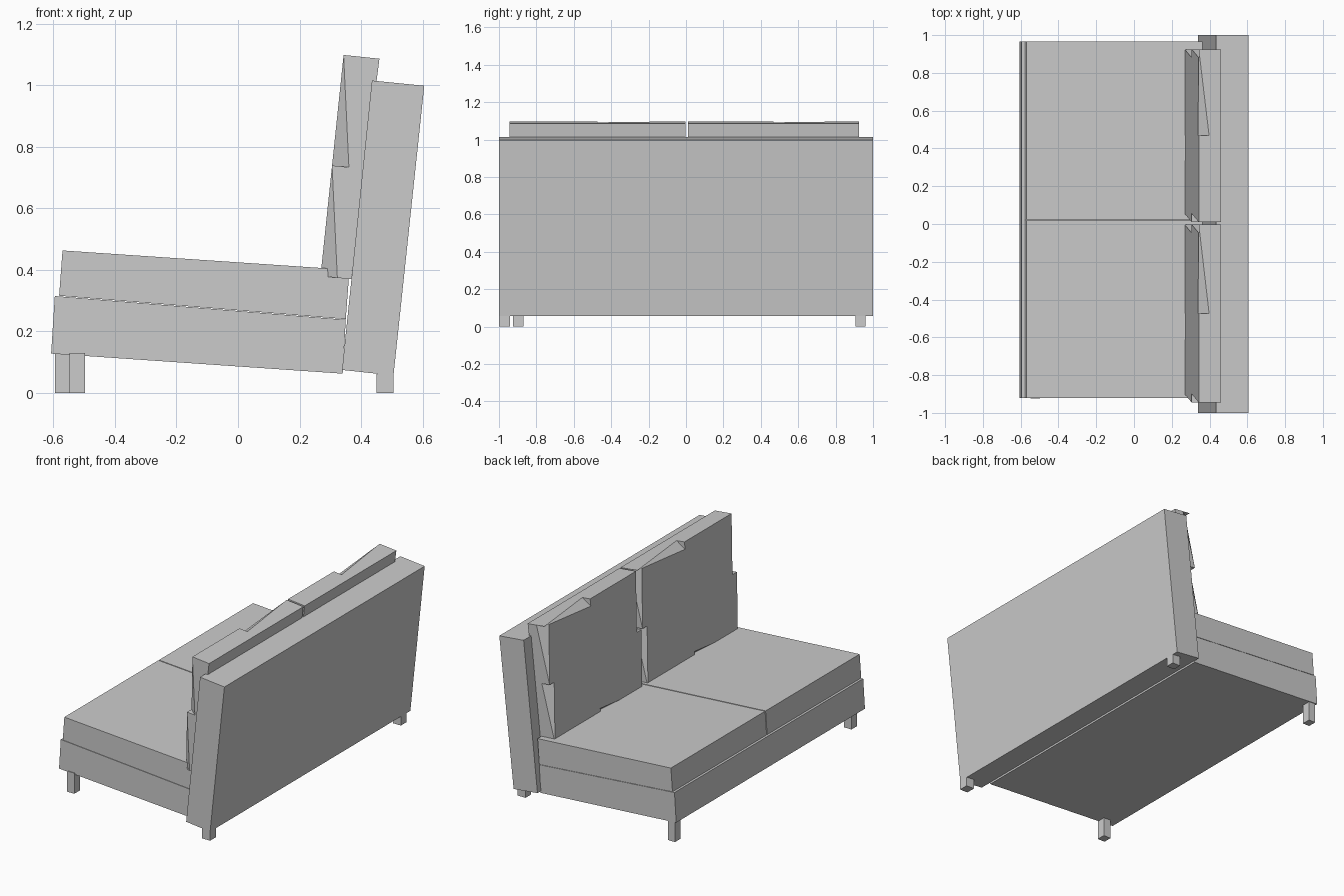
import bpy, bmesh
from mathutils import Vector

if "Cube" in bpy.data.objects:
    bpy.data.objects.remove(bpy.data.objects["Cube"])


def new_object(name, bm):
    bmesh.ops.recalc_face_normals(bm, faces=bm.faces[:])
    mesh = bpy.data.meshes.new(name)
    bm.to_mesh(mesh)
    bm.free()
    ob = bpy.data.objects.new(name, mesh)
    bpy.context.collection.objects.link(ob)
    return ob


def extrude_profile(name, profile, y0, y1):
    """Side profile in x/z, extruded along y."""
    bm = bmesh.new()
    face = bm.faces.new([bm.verts.new((x, y0, z)) for x, z in profile])
    out = bmesh.ops.extrude_face_region(bm, geom=[face])
    for v in out["geom"]:
        if isinstance(v, bmesh.types.BMVert):
            v.co.y = y1
    return new_object(name, bm)


# Leaning backrest
extrude_profile("backrest", [(0.435, 1.015), (0.605, 0.998), (0.505, 0.057), (0.338, 0.075)], -1, 1)

# Seat base and two seat cushions
extrude_profile("seat_base", [(-0.607, 0.128), (-0.595, 0.315), (0.35, 0.238), (0.34, 0.063)], -0.92, 0.965)
seat = [(-0.581, 0.316), (-0.57, 0.463), (0.362, 0.4), (0.35, 0.24)]
extrude_profile("seat_cushion_right", seat, -0.92, 0.019)
extrude_profile("seat_cushion_left", seat, 0.025, 0.965)

# Legs reach up to the sloping underside
for name, x0, x1, y0, y1, top in (
        ("front_leg_right", -0.548, -0.497, -0.925, -0.87, 0.13),
        ("front_leg_left", -0.595, -0.548, 0.905, 0.96, 0.135),
        ("back_leg_right", 0.45, 0.505, -1.0, -0.94, 0.062),
        ("back_leg_left", 0.45, 0.505, 0.905, 0.96, 0.062)):
    extrude_profile(name, [(x0, 0), (x1, 0), (x1, top), (x0, top)], y0, y1)

# Back cushions: tilted boxes with tapering folds cut around the front rim
BOTTOM = Vector((0.268, 0, 0.38))
UP = Vector((0.343, 0, 1.098)) - BOTTOM
HEIGHT = UP.length
UP.normalize()
BACK = Vector((UP.z, 0, -UP.x))
SIDE = Vector((0, 1, 0))
FOLD, DEPTH, OUT = 0.045, 0.055, 0.02


def back_cushion(name, y0, y1):
    top = BOTTOM + UP * HEIGHT
    pts = [BOTTOM, top, top + BACK * 0.117, BOTTOM + BACK * 0.1]
    cushion = extrude_profile(name, [(p.x, p.z) for p in pts], y0, y1)

    def at(y, t):
        return BOTTOM + SIDE * y + UP * (t * HEIGHT)

    ym = (y0 + y1) / 2
    # thin end, wide end, direction into the face
    folds = [(at(y1, 0.5), at(y1, 1), -SIDE), (at(y1, 0), at(y1, 0.5), -SIDE),
             (at(y0, 1), at(y0, 0.5), SIDE), (at(y0, 0.5), at(y0, 0), SIDE),
             (at(y1, 1), at(ym, 1), -UP), (at(y0, 0), at(ym, 0), UP)]
    bm = bmesh.new()
    for thin, wide, inward in folds:
        a, b, c, d = (bm.verts.new(p) for p in (
            thin, wide - (inward + BACK) * OUT,
            wide + inward * FOLD, wide + BACK * DEPTH))
        for tri in ((a, b, c), (a, c, d), (a, d, b), (b, d, c)):
            bm.faces.new(tri)
    cutter = new_object(name + "_fold_cutter", bm)
    cutter.hide_render = True
    mod = cushion.modifiers.new("folds", "BOOLEAN")
    mod.operation = "DIFFERENCE"
    mod.solver = "EXACT"
    mod.use_self = True
    mod.object = cutter
    # bake the folds and drop the cutter
    dg = bpy.context.evaluated_depsgraph_get()
    mesh = bpy.data.meshes.new_from_object(cushion.evaluated_get(dg))
    cushion.modifiers.clear()
    cushion.data = mesh
    bpy.data.objects.remove(cutter)


back_cushion("back_cushion_right", -0.945, -0.003)
back_cushion("back_cushion_left", 0.01, 0.925)
